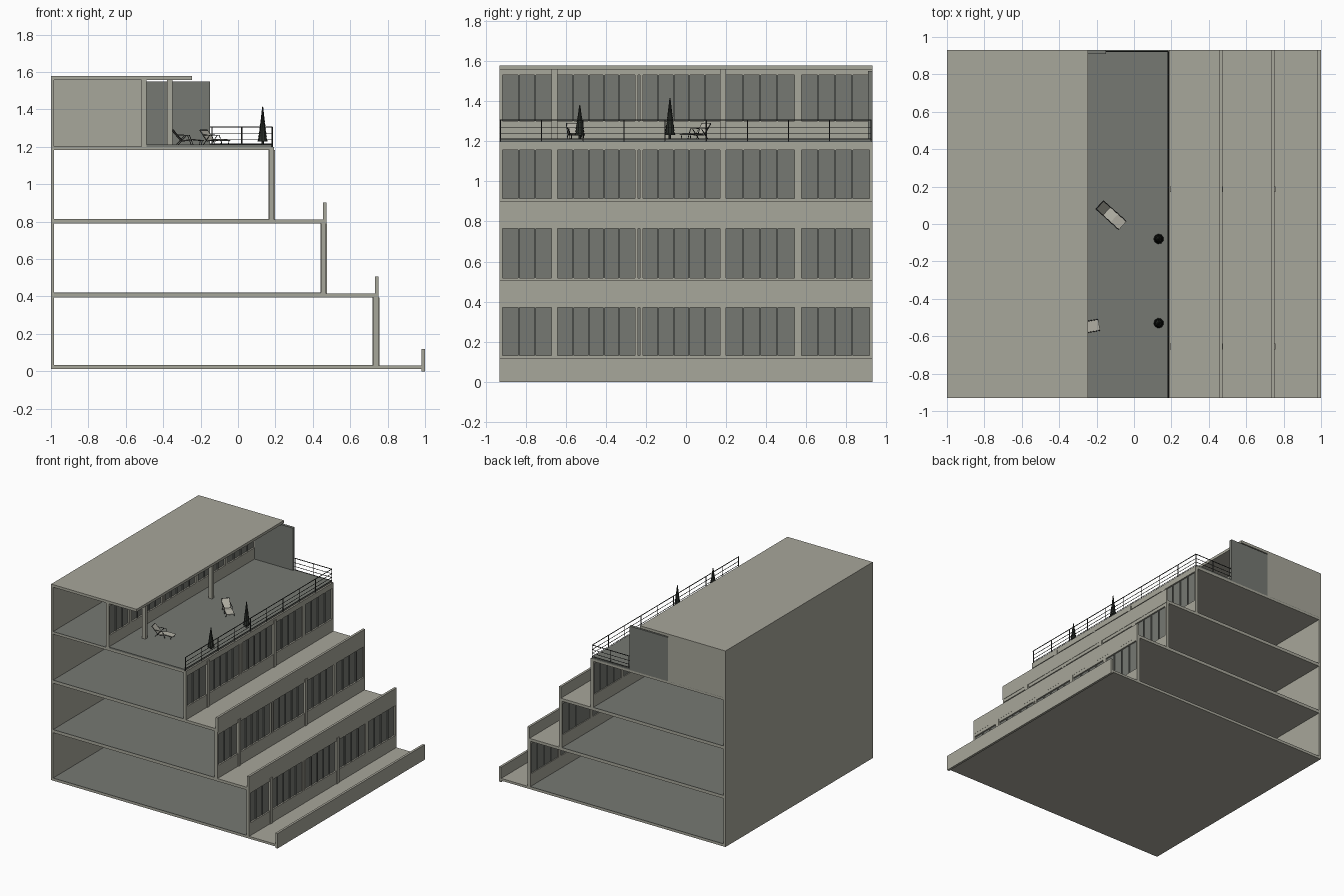
import bpy, math
from mathutils import Matrix, Vector

cube = bpy.data.objects.get("Cube")
if cube:
    bpy.data.objects.remove(cube, do_unlink=True)


def material(name, rgb):
    m = bpy.data.materials.new(name)
    m.use_nodes = True
    m.diffuse_color = (*rgb, 1)
    m.node_tree.nodes["Principled BSDF"].inputs["Base Color"].default_value = (*rgb, 1)
    return m


CONCRETE = material("warm concrete", (0.39, 0.385, 0.325))
GREY = material("grey glass and flooring", (0.18, 0.19, 0.17))
METAL = material("dark metal", (0.035, 0.037, 0.035))
LEAF = material("dark evergreen", (0.02, 0.024, 0.02))
FABRIC = material("pale fabric", (0.45, 0.44, 0.38))


class Part:
    """Gathers simple solids into one named mesh object."""

    def __init__(self, name, mat, matrix=None):
        self.name, self.mat = name, mat
        self.matrix = matrix or Matrix()
        self.verts, self.faces = [], []

    def add(self, verts, faces):
        n = len(self.verts)
        self.verts += verts
        self.faces += [[i + n for i in f] for f in faces]

    def box(self, x, y, z):
        v = [(a, b, c) for c in z for b in y for a in x]
        self.add(v, [(0, 2, 3, 1), (4, 5, 7, 6), (0, 1, 5, 4),
                     (2, 6, 7, 3), (0, 4, 6, 2), (1, 3, 7, 5)])

    def rod(self, p, q, r1, r2=None, sides=6):
        p, q = Vector(p), Vector(q)
        r2 = r1 if r2 is None else r2
        turn = (q - p).to_track_quat('Z', 'Y')
        ring = [Vector((math.cos(t), math.sin(t), 0))
                for t in (2 * math.pi * i / sides for i in range(sides))]
        v = [p + turn @ (d * r1) for d in ring] + [q + turn @ (d * r2) for d in ring]
        f = [(i, (i + 1) % sides, (i + 1) % sides + sides, i + sides) for i in range(sides)]
        f += [tuple(reversed(range(sides))), tuple(range(sides, 2 * sides))]
        self.add(v, f)

    def done(self):
        me = bpy.data.meshes.new(self.name)
        me.from_pydata([tuple(v) for v in self.verts], [], self.faces)
        me.materials.append(self.mat)
        ob = bpy.data.objects.new(self.name, me)
        ob.matrix_world = self.matrix
        bpy.context.collection.objects.link(ob)
        return ob


def slab(name, mat, x, y, z):
    p = Part(name, mat)
    p.box(x, y, z)
    p.done()


W = 0.93
FULL = (-W, W)

# Floors: slab bottom, slab top, slab front edge, facade front
floors = [(0.012, 0.03, 1.0, 0.75), (0.395, 0.417, 0.75, 0.47),
          (0.79, 0.812, 0.472, 0.193), (1.182, 1.2, 0.193, -0.49)]
COLUMNS = [(-0.67, -0.64), (0.17, 0.2)]
POSTS = [(-W, -0.915), (-0.255, -0.24), (-0.23, -0.215), (0.54, 0.575), (0.915, W)]
BAYS = [(-0.915, -0.67), (-0.64, -0.255), (-0.24, -0.23), (-0.215, 0.17),
        (0.2, 0.54), (0.575, 0.915)]

# Back wall and roof
slab("back_wall", CONCRETE, (-1, -0.983), FULL, (0.012, 1.56))
slab("roof", CONCRETE, (-1, -0.245), FULL, (1.557, 1.578))

for i, (z0, z1, edge, face) in enumerate(floors):
    n = f"level_{i + 1}_"
    top = floors[i + 1][0] if i < 3 else 1.557
    back = face - 0.025
    slab(n + "slab", CONCRETE, (-0.983, edge), FULL, (z0, z1))
    slab(n + "floor_finish", GREY, (-0.983, back), FULL, (z1, z1 + 0.003))

    # Terrace parapet
    if i < 3:
        bottom = 0 if i == 0 else z0
        slab(n + "parapet", CONCRETE, (edge - 0.018, edge + 0.0005), FULL,
             (bottom, z1 + 0.09))

    # Facade: sill, lintel, posts
    sill, head = z1 + 0.102, top - 0.025
    wall = Part(n + "facade_frame", CONCRETE)
    wall.box((back, face), FULL, (z1, sill))
    wall.box((back, face), FULL, (head, top))
    for y in POSTS:
        wall.box((back, face), y, (sill, head))
    wall.done()

    # Columns, standing free on the roof terrace
    cols = Part(n + "columns", CONCRETE)
    cx = (-0.38, -0.35) if i == 3 else (face - 0.03, face + 0.006)
    for y in COLUMNS:
        cols.box(cx, y, (z1, top))
        if i == 3:
            cols.box((back, face), y, (z1, top))
    cols.done()

    # Glazing with slim upright fins
    glass = Part(n + "glazing", GREY)
    for a, b in BAYS:
        glass.box((face - 0.018, face - 0.012), (a, b), (sill, head))
        count = round((b - a) / 0.08)
        for k in range(1, count):
            y = a + (b - a) * k / count
            glass.box((face - 0.022, face - 0.004), (y - 0.004, y + 0.004), (sill, head))
    glass.done()

# Roof terrace deck and end walls
slab("terrace_deck", GREY, (-0.49, 0.18), FULL, (1.2, 1.212))
slab("top_end_wall", CONCRETE, (-0.983, -0.49), (0.912, W), (1.2, 1.557))
slab("terrace_screen", GREY, (-0.49, -0.15), (0.908, W), (1.2, 1.55))

# Railing along the terrace front and its rear end
rail = Part("terrace_railing", METAL)
RX, RY = 0.183, 0.922
for z in (1.215, 1.24, 1.27, 1.306):
    r = 0.003 if z > 1.3 else 0.002
    rail.rod((RX, -W, z), (RX, RY, z), r)
    rail.rod((RX, RY, z), (-0.15, RY, z), r)
for k in range(10):
    y = -0.925 + k * 1.847 / 9
    rail.rod((RX, y, 1.2), (RX, y, 1.306), 0.003)
for x in (-0.14, 0.02):
    rail.rod((x, RY, 1.2), (x, RY, 1.306), 0.003)
rail.done()

# Conical evergreens in tiers
for name, y, h in (("left_evergreen", -0.08, 0.205), ("right_evergreen", -0.53, 0.17)):
    tree = Part(name, LEAF, Matrix.Translation((0.132, y, 1.212)))
    tree.rod((0, 0, 0), (0, 0, h * 0.2), 0.007)
    tiers = 9
    for k in range(tiers):
        t = k / tiers
        z = h * (0.1 + 0.88 * t)
        tree.rod((0, 0, z), (0, 0, min(z + h * 0.2, h)),
                 0.025 * (1 - t) + 0.002, 0.012 * (1 - t), 9)
    tree.done()


# Loungers: head toward local -x
def lounger(name, x, y, angle):
    m = Matrix.Translation((x, y, 1.212)) @ Matrix.Rotation(math.radians(angle), 4, 'Z')
    profile = [(-0.085, 0.075), (-0.035, 0.018), (0.02, 0.026), (0.08, 0.02)]
    frame = Part(name + "_frame", METAL, m)
    cloth = Part(name + "_seat", FABRIC, m)
    for (xa, za), (xb, zb) in zip(profile, profile[1:]):
        v = [(px, s * 0.028, pz + d) for d in (0, 0.004)
             for px, pz, s in ((xa, za, -1), (xb, zb, -1), (xb, zb, 1), (xa, za, 1))]
        cloth.add(v, [(3, 2, 1, 0), (4, 5, 6, 7), (0, 1, 5, 4),
                      (1, 2, 6, 5), (2, 3, 7, 6), (3, 0, 4, 7)])
        for s in (-0.03, 0.03):
            frame.rod((xa, s, za), (xb, s, zb), 0.002)
    for s in (-0.03, 0.03):
        frame.rod((-0.06, s, 0), (-0.015, s, 0.05), 0.002)
        frame.rod((-0.065, s, 0.052), (0, s, 0.05), 0.002)
        frame.rod((0, s, 0.05), (0.02, s, 0), 0.002)
        frame.rod((0.065, s, 0), (0.07, s, 0.022), 0.002)
    frame.rod((-0.085, -0.03, 0.077), (-0.085, 0.03, 0.077), 0.003)
    cloth.done()
    frame.done()


lounger("middle_lounger", -0.12, 0.045, -42)
lounger("right_lounger", -0.265, -0.553, 10)
